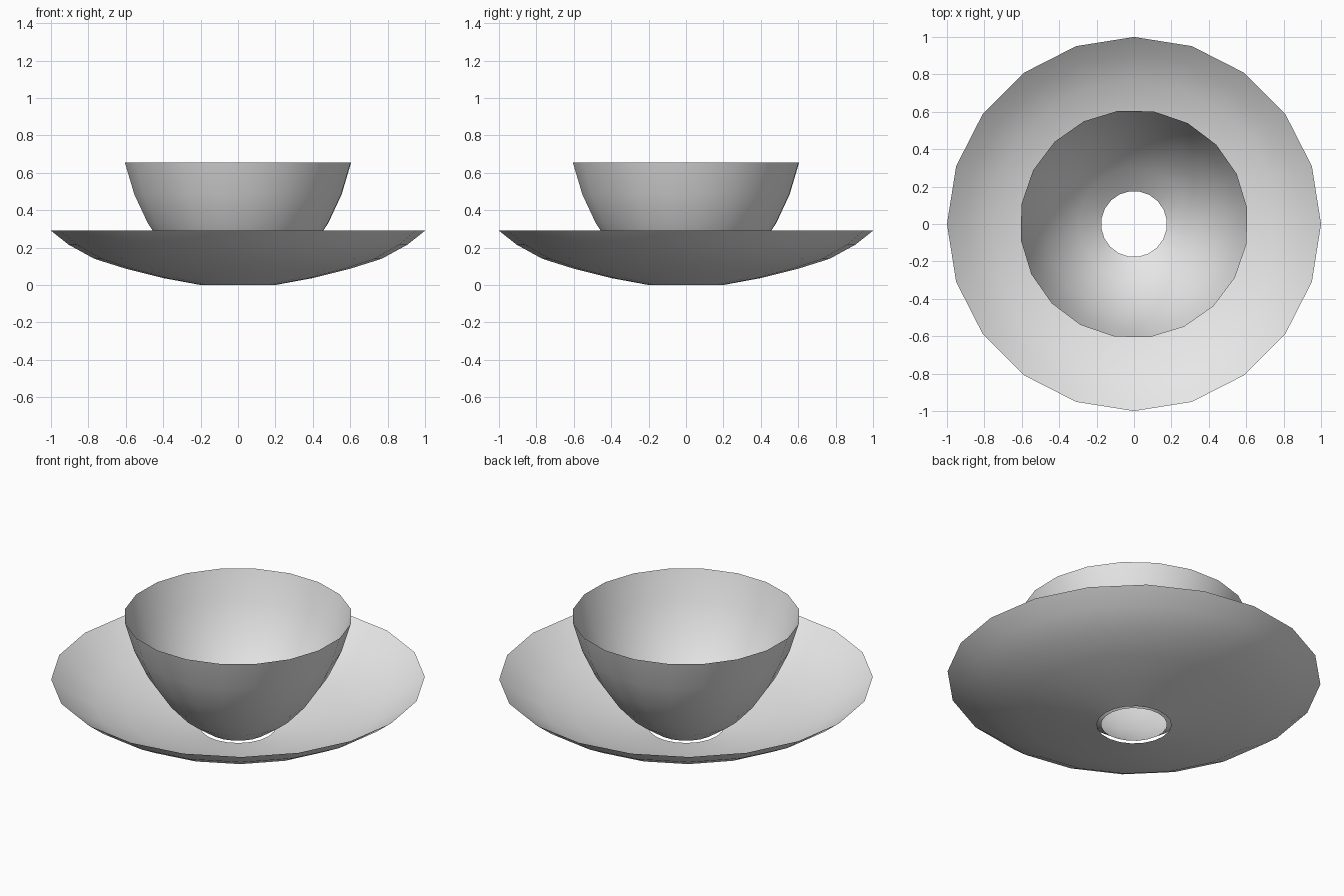
import bpy
import bmesh
from math import cos, sin, radians, tau

cube = bpy.data.objects.get("Cube")
if cube:
    bpy.data.objects.remove(cube, do_unlink=True)

SIDES = 20

# Plain ceramic colour shared by both parts
ceramic = bpy.data.materials.new("light_grey_ceramic")
ceramic.use_nodes = True
ceramic.diffuse_color = (0.8, 0.8, 0.8, 1)
shader = ceramic.node_tree.nodes["Principled BSDF"]
shader.inputs["Base Color"].default_value = ceramic.diffuse_color
shader.inputs["Roughness"].default_value = 0.6


def lathe(name, profile, turn=0.0):
    """Revolve (radius, height) points into an open single-walled bowl."""
    bm = bmesh.new()
    rings = []
    for radius, height in profile:
        angles = [turn + tau * i / SIDES for i in range(SIDES)]
        rings.append([bm.verts.new((radius * cos(a), radius * sin(a), height))
                      for a in angles])
    for low, high in zip(rings, rings[1:]):
        for i in range(SIDES):
            j = (i + 1) % SIDES
            bm.faces.new((low[i], low[j], high[j], high[i]))
    mesh = bpy.data.meshes.new(name)
    bm.to_mesh(mesh)
    bm.free()
    mesh.materials.append(ceramic)
    obj = bpy.data.objects.new(name, mesh)
    bpy.context.collection.objects.link(obj)
    bpy.ops.object.select_all(action="DESELECT")
    obj.select_set(True)
    bpy.context.view_layer.objects.active = obj
    bpy.ops.object.shade_smooth_by_angle(angle=radians(30))
    return obj


# Shallow saucer, open in the middle
lathe("saucer", [(0.2, 0), (0.4, 0.037), (0.6, 0.087),
                 (0.768, 0.14), (0.905, 0.215), (1, 0.29)])

# Deep cup, slightly turned, with an open base
lathe("cup", [(0.176, 0.002), (0.3, 0.09), (0.4, 0.2),
              (0.487, 0.33), (0.56, 0.485), (0.611, 0.655)], radians(8))
